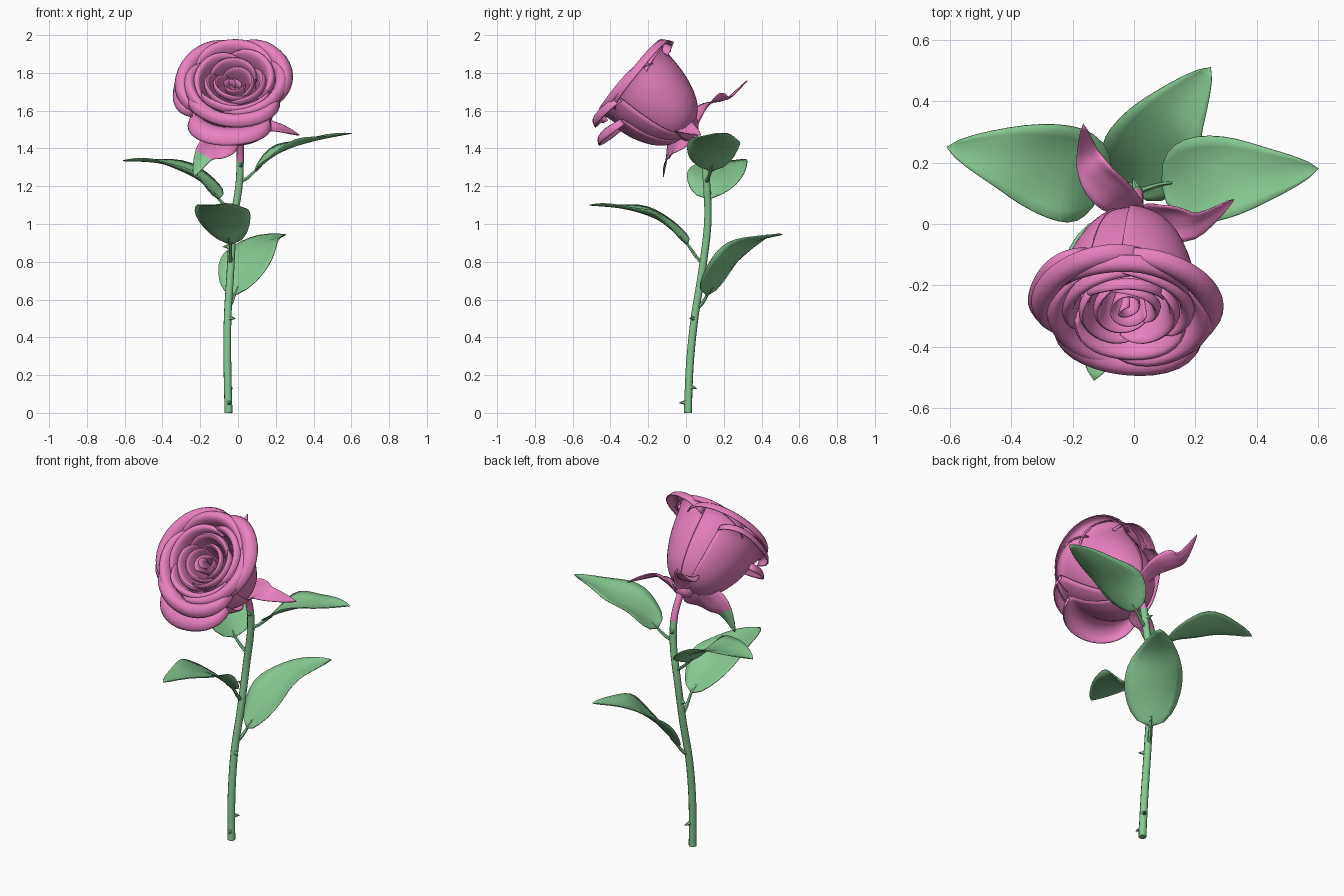
import bpy, bmesh, math
from mathutils import Vector as V

if "Cube" in bpy.data.objects:
    bpy.data.objects.remove(bpy.data.objects["Cube"])


def material(name, rgb):
    m = bpy.data.materials.new(name)
    m.diffuse_color = (*rgb, 1)
    m.use_nodes = True
    m.node_tree.nodes["Principled BSDF"].inputs["Base Color"].default_value = m.diffuse_color
    return m


PINK = material("pink", (0.82, 0.22, 0.53))
GREEN = material("green", (0.24, 0.59, 0.29))


def spline(pts, t):
    """Smooth point on a path through pts, t in 0..1"""
    n = len(pts) - 1
    i = min(int(t * n), n - 1)
    f = t * n - i
    p = [V(pts[max(0, min(n, k))]) for k in (i - 1, i, i + 1, i + 2)]
    return 0.5 * (2 * p[1] + (p[2] - p[0]) * f + (2 * p[0] - 5 * p[1] + 4 * p[2] - p[3]) * f * f
                  + (3 * p[1] - p[0] - 3 * p[2] + p[3]) * f ** 3)


def tangent(pts, t):
    return (spline(pts, min(1, t + 0.01)) - spline(pts, max(0, t - 0.01))).normalized()


def surface(name, fn, nu, nv, mats, split=2, thick=0.0):
    """Sheet from fn(u, v); faces past v = split take the second material"""
    bm = bmesh.new()
    g = [[bm.verts.new(fn(i / nu, j / nv)) for i in range(nu + 1)] for j in range(nv + 1)]
    for j in range(nv):
        for i in range(nu):
            f = bm.faces.new((g[j][i], g[j][i + 1], g[j + 1][i + 1], g[j + 1][i]))
            f.material_index = int((j + 0.5) / nv > split)
    bmesh.ops.remove_doubles(bm, verts=bm.verts, dist=0.0003)
    bmesh.ops.recalc_face_normals(bm, faces=bm.faces)
    me = bpy.data.meshes.new(name)
    bm.to_mesh(me)
    bm.free()
    for m in mats:
        me.materials.append(m)
    ob = bpy.data.objects.new(name, me)
    bpy.context.collection.objects.link(ob)
    bpy.ops.object.select_all(action='DESELECT')
    ob.select_set(True)
    bpy.context.view_layer.objects.active = ob
    bpy.ops.object.shade_smooth_by_angle(angle=math.radians(50))
    if thick:
        s = ob.modifiers.new("thickness", 'SOLIDIFY')
        s.thickness = thick
        s.offset = 0
    return ob


def tube(name, pts, r0, r1, mats, split=2, sides=10, rings=24):
    def fn(u, v):
        t = max(0, min(1, (v * rings - 1) / (rings - 2)))
        r = 0 if v in (0, 1) else r0 + (r1 - r0) * t
        T = tangent(pts, t)
        a = T.cross(V((1, 1, 0))).normalized()
        b = T.cross(a)
        w = 2 * math.pi * u
        return spline(pts, t) + r * (math.cos(w) * a + math.sin(w) * b)
    return surface(name, fn, sides, rings, mats, split)


def blade(name, pts, width, up, mats, split=2, cup=0.2, ripple=0.01):
    """Leaf-shaped sheet along a midrib"""
    def fn(u, v):
        s = 2 * u - 1
        T = tangent(pts, v)
        side = T.cross(V(up)).normalized()
        n = side.cross(T)
        w = width * max(0, math.sin(math.pi * v ** 0.72)) ** 0.95
        lift = cup * w * s * s + ripple * math.sin(11 * v + 2 * s) * abs(s) * w / width
        return spline(pts, v) + side * w * s + n * lift
    return surface(name, fn, 8, 14, mats, split, 0.005)


# Stem, turning pink under the flower
STEM = [(-.05, .01, 0), (-.056, .02, .25), (-.055, .045, .5), (-.04, .085, .75), (-.025, .115, 1),
        (.005, .11, 1.2), (.012, .09, 1.36), (.01, .025, 1.49)]
tube("stem", STEM, .021, .019, [GREEN, PINK], 0.8, 10, 32)

# Leaves: midrib, half width
LEAVES = {
    "right": ([(.09, .13, 1.28), (.22, .145, 1.38), (.4, .16, 1.44), (.6, .18, 1.48)], .14),
    "left": ([(-.1, .12, 1.13), (-.21, .16, 1.24), (-.4, .21, 1.32), (-.61, .25, 1.335)], .155),
    "front": ([(-.04, .01, .89), (-.08, -.14, 1.02), (-.1, -.32, 1.08), (-.13, -.51, 1.10)], .145),
    "back": ([(-.02, .11, .62), (.05, .22, .78), (.13, .35, .90), (.25, .51, .945)], .155),
}
JOINTS = {"right": (.005, .105, 1.22), "left": (-.01, .115, 1.06),
          "front": (-.04, .09, .79), "back": (-.05, .065, .56)}
for key, (rib, w) in LEAVES.items():
    blade("leaf_" + key, rib, w, (0, 0, 1), [GREEN])
    j, b, c = V(JOINTS[key]), V(rib[0]), spline(rib, 0.12)
    tube("leaf_stalk_" + key, [j, (j + b) / 2 - V((0, 0, .008)), b, c], .011, .006, [GREEN], 2, 6, 8)

# Thorns: height fraction along the stem, direction
for k, (t, d) in enumerate([(.04, (.2, -1, .1)), (.085, (.6, 1, -.1)), (.285, (1, -.6, .1)),
                            (.50, (-1, .3, .1)), (.81, (.3, -1, .2)), (.78, (-.3, 1, .2))]):
    p, d = spline(STEM, t), V(d).normalized()
    tube(f"thorn_{k}", [p + d * .012, p + d * .03, p + d * .05 + V((0, 0, -.004))], .016, .001, [GREEN], 2, 6, 6)

# Flower head frame
BASE = V((.005, .012, 1.485))
AX = V((-.07, -.745, .665)).normalized()
HX = (V((1, 0, 0)) - AX * AX.x).normalized()
HY = AX.cross(HX)


def head(a, r, t):
    return BASE + AX * t + r * (math.cos(a) * HX + math.sin(a) * HY)


# Sepals
blade("sepal_back", [(.02, .04, 1.47), (-.05, .085, 1.60), (-.12, .16, 1.655), (-.15, .23, 1.665), (-.165, .325, 1.76)],
      .065, (0, -.5, .8), [PINK])
blade("sepal_right", [(.02, .04, 1.46), (.11, .02, 1.50), (.20, 0, 1.51), (.325, .08, 1.47)],
      .065, (0, -.6, .8), [PINK])
blade("sepal_left", [(0, .03, 1.46), (-.08, -.05, 1.43), (-.17, -.09, 1.38), (-.235, -.12, 1.25)],
      .08, (0, -1, .1), [PINK, GREEN], .68)

# Swelling where the stem meets the petals
surface("receptacle", lambda u, v: head(2 * math.pi * u, .055 * math.sin(math.pi * v), .01 - .05 * math.cos(math.pi * v)),
        14, 8, [PINK])


def petal(name, angle, half, s, height, lip, droop=0.0, phase=0.0):
    """Cupped petal: body scaled by s, with an outward-rolled rim"""
    body = [(.02, 0), (.095, .03), (.15, .09), (.19, .18), (.213, .27), (.228, .36)]
    prof = [(r * s, t * height / .36) for r, t in body]
    R, H = prof[-1]
    prof += [(R + .38 * lip, H + .035), (R + .80 * lip, H + .035 - droop * .5),
             (R + lip, H + .012 - droop)]

    def fn(u, v):
        k = 2 * u - 1
        r, t = spline(prof, v)
        r -= max(0, r - R) * .8 * k ** 4
        r *= 1 + .05 * k + .03 * math.cos(3 * k + phase) * v
        t *= 1 - .10 * abs(k) ** 3 + .02 * math.sin(3 * k + phase) * v
        return head(angle + half * k, r, t)
    surface(name, fn, 18, 20, [PINK], 2, .006)


# Rolled bud in the middle
def bud(u, v):
    r = (.008 + .05 * u) * (.55 + .45 * v) + .008 * max(0, v - .8) * 5
    return head(1 + 2 * math.pi * 1.8 * u, r, .08 + (.31 + .02 * math.sin(9 * u)) * v)


surface("petal_bud", bud, 44, 8, [PINK], 2, .005)

# Petal rings: count, half angle, scale, height, rim width
RINGS = [(2, 1.75, .37, .37, .022), (3, 1.25, .56, .385, .030), (3, 1.25, .76, .395, .042),
         (3, 1.25, .92, .40, .06), (3, 1.25, 1.0, .395, .08)]
for k, (n, half, s, h, lip) in enumerate(RINGS):
    for i in range(n):
        petal(f"petal_{k}_{i}", .6 + 1.0 * k + 2 * math.pi * i / n, half, s * (1 + .02 * i), h, lip,
              .004 * k, k + 2 * i)

# Loose outer petals at the front bottom and left
petal("petal_outer_bottom", -1.75, .95, 1.04, .30, .125, .01, 1)
petal("petal_outer_left", 2.95, .8, 1.04, .35, .09, .01, 3)
